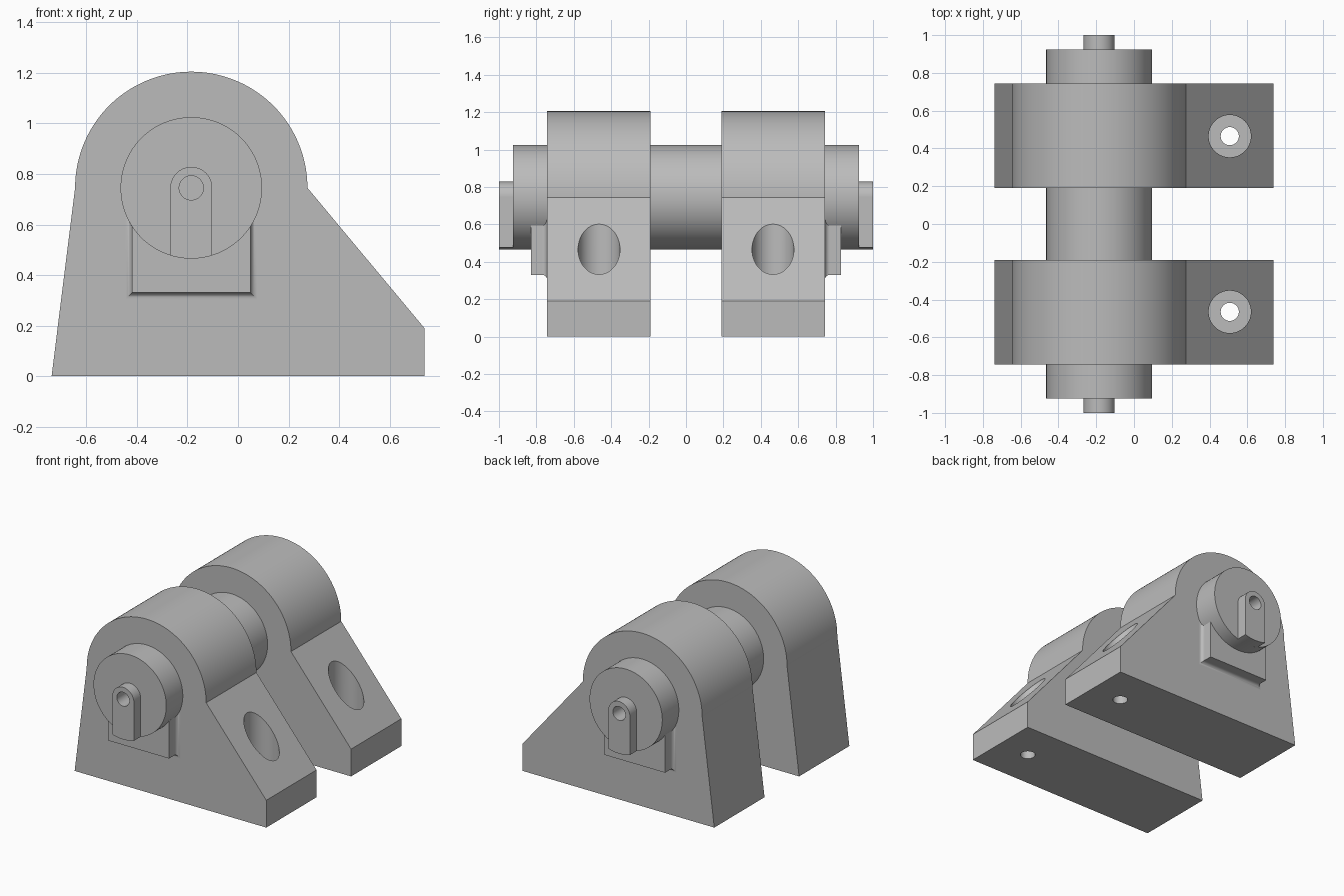
import bpy, bmesh, math

cube = bpy.data.objects.get("Cube")
if cube:
    bpy.data.objects.remove(cube, do_unlink=True)

AXIS_X, AXIS_Z = -0.185, 0.745      # shaft axis, parallel to y
SHAFT_R, PIN_R, TAB_R = 0.28, 0.048, 0.083

steel = bpy.data.materials.new("Plain grey")
steel.use_nodes = True
steel.diffuse_color = (0.5, 0.5, 0.5, 1)
steel.node_tree.nodes["Principled BSDF"].inputs["Base Color"].default_value = (0.5, 0.5, 0.5, 1)


def arc(radius, start, end, steps):
    """Points on an arc round the shaft axis, angles in degrees."""
    angles = [math.radians(start + (end - start) * i / steps) for i in range(steps + 1)]
    return [(AXIS_X + radius * math.cos(a), AXIS_Z + radius * math.sin(a)) for a in angles]


def loft(name, loops):
    """Closed solid through equal-length loops of 3D points."""
    bm = bmesh.new()
    rings = [[bm.verts.new(p) for p in loop] for loop in loops]
    for a, b in zip(rings, rings[1:]):
        for i in range(len(a)):
            j = (i + 1) % len(a)
            bm.faces.new((a[i], a[j], b[j], b[i]))
    bm.faces.new(rings[0])
    bm.faces.new(rings[-1])
    bmesh.ops.recalc_face_normals(bm, faces=bm.faces)
    mesh = bpy.data.meshes.new(name)
    bm.to_mesh(mesh)
    bm.free()
    mesh.materials.append(steel)
    obj = bpy.data.objects.new(name, mesh)
    bpy.context.collection.objects.link(obj)
    return obj


def extrude(name, profile, y0, y1):
    return loft(name, [[(x, y, z) for x, z in profile] for y in (y0, y1)])


def upright(name, x, y, radius, z0, z1):
    ring = [(x + radius * math.cos(math.tau * i / 96), y + radius * math.sin(math.tau * i / 96))
            for i in range(96)]
    return loft(name, [[(px, py, z) for px, py in ring] for z in (z0, z1)])


def select(obj):
    bpy.ops.object.select_all(action='DESELECT')
    obj.select_set(True)
    bpy.context.view_layer.objects.active = obj


def cut(obj, cutters):
    select(obj)
    for cutter in cutters:
        mod = obj.modifiers.new("Hole", 'BOOLEAN')
        mod.operation, mod.solver, mod.object = 'DIFFERENCE', 'EXACT', cutter
        bpy.ops.object.modifier_apply(modifier=mod.name)
        bpy.data.objects.remove(cutter, do_unlink=True)


def smooth(obj, angle):
    select(obj)
    bpy.ops.object.shade_smooth_by_angle(angle=math.radians(angle))


def pin_hole(y0, y1):
    return extrude("pin_hole_cutter", arc(PIN_R, 0, 360, 96)[:-1], y0, y1)


# Shaft with a hole along its axis
shaft = extrude("shaft", arc(SHAFT_R, 0, 360, 128)[:-1], -0.925, 0.925)
cut(shaft, [pin_hole(-1.1, 1.1)])
smooth(shaft, 5)

bracket_profile = [(-0.738, 0), (0.738, 0), (0.738, 0.19)] + arc(0.46, 0, 180, 72)
half = math.degrees(math.asin(TAB_R / SHAFT_R))
tab_profile = arc(TAB_R, 0, 180, 64) + arc(SHAFT_R, 270 - half, 270 + half, 12)

for side, label in ((-1, "front"), (1, "back")):
    # Bearing bracket with a counterbored bolt hole
    bracket = extrude(label + "_bracket", bracket_profile, side * 0.19, side * 0.743)
    y = side * 0.465
    cut(bracket, [upright("counterbore_cutter", 0.507, y, 0.112, 0.19, 1),
                  upright("bolt_hole_cutter", 0.507, y, PIN_R, -0.1, 1)])
    smooth(bracket, 5)

    # Round-topped end tab with its pin hole
    tab = extrude(label + "_end_tab", tab_profile, side * 0.92, side)
    cut(tab, [pin_hole(side * 0.85, side * 1.1)])
    smooth(tab, 10)

    # Pad under the shaft, flaring into the bracket through a cove
    flare, loops = 0.026, []
    for i in range(13):
        a = math.pi / 2 * i / 12
        grow = flare * (1 - math.sin(a))
        w = 0.235 + grow
        y = side * (0.743 + flare * (1 - math.cos(a)))
        low, high = 0.33 - grow, AXIS_Z - math.sqrt(SHAFT_R ** 2 - w ** 2)
        loops.append([(AXIS_X + dx, y, z) for dx, z in ((-w, low), (w, low), (w, high), (-w, high))])
    loops.append([(x, side * 0.83, z) for x, _, z in loops[-1]])
    pad = loft(label + "_pad", loops)
    smooth(pad, 30)
